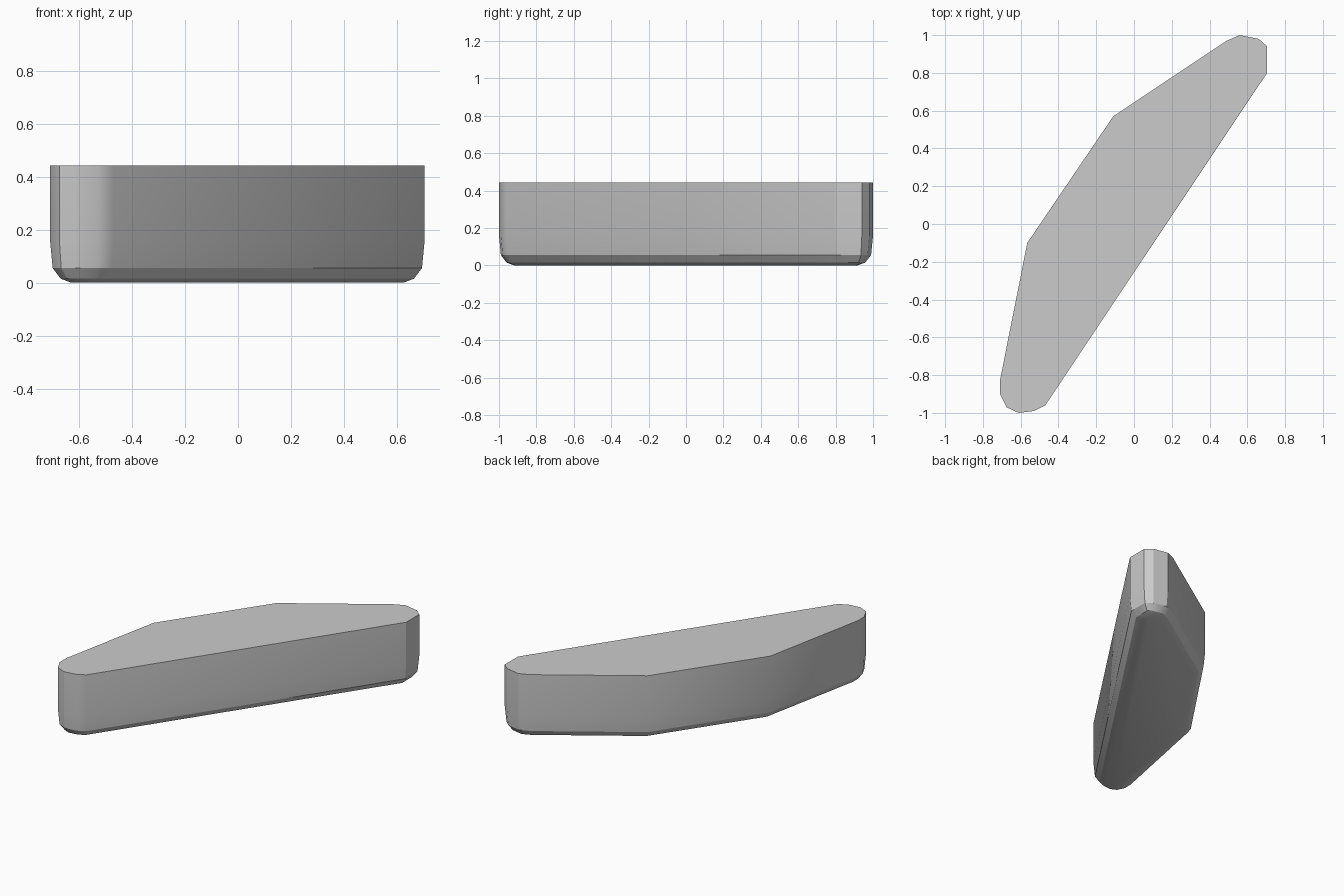
import bpy, bmesh, math
from mathutils import Vector

if "Cube" in bpy.data.objects:
    bpy.data.objects.remove(bpy.data.objects["Cube"], do_unlink=True)

# Plain grey material
grey = bpy.data.materials.new("plain grey")
grey.use_nodes = True
colour = (0.6, 0.6, 0.6, 1.0)
grey.diffuse_color = colour
grey.node_tree.nodes["Principled BSDF"].inputs["Base Color"].default_value = colour

# Plan outline, counter-clockwise from the front corner
outline = [Vector(p) for p in (
    (-0.47, -0.96), (0.705, 0.80), (0.705, 0.94), (0.66, 0.98), (0.56, 1.0),
    (0.49, 0.97), (-0.11, 0.57), (-0.565, -0.10), (-0.71, -0.83),
    (-0.71, -0.90), (-0.675, -0.97), (-0.61, -1.0), (-0.53, -0.99))]

# Height and inset of each level: flat base, rounded lower edge, straight wall
levels = [(0.0, 0.08), (0.015, 0.04), (0.055, 0.01), (0.16, 0.0), (0.443, 0.0)]


def inset(points, distance):
    """Move every side of the outline inward by the same distance."""
    result = []
    for i, p in enumerate(points):
        before = (p - points[i - 1]).normalized()
        after = (points[(i + 1) % len(points)] - p).normalized()
        n1 = Vector((-before.y, before.x))
        n2 = Vector((-after.y, after.x))
        result.append(p + (n1 + n2) * distance / (1 + n1.dot(n2)))
    return result


# Body: stacked outlines joined by side faces and capped
bm = bmesh.new()
rings = [[bm.verts.new((p.x, p.y, z)) for p in inset(outline, d)] for z, d in levels]
for low, high in zip(rings, rings[1:]):
    for i in range(len(low)):
        j = (i + 1) % len(low)
        bm.faces.new((low[i], low[j], high[j], high[i]))
bm.faces.new(list(reversed(rings[0])))
bm.faces.new(rings[-1])
bmesh.ops.recalc_face_normals(bm, faces=bm.faces)
mesh = bpy.data.meshes.new("body")
bm.to_mesh(mesh)
bm.free()
mesh.materials.append(grey)

body = bpy.data.objects.new("body", mesh)
bpy.context.collection.objects.link(body)
bpy.ops.object.select_all(action="DESELECT")
body.select_set(True)
bpy.context.view_layer.objects.active = body
bpy.ops.object.shade_smooth_by_angle(angle=math.radians(30))
